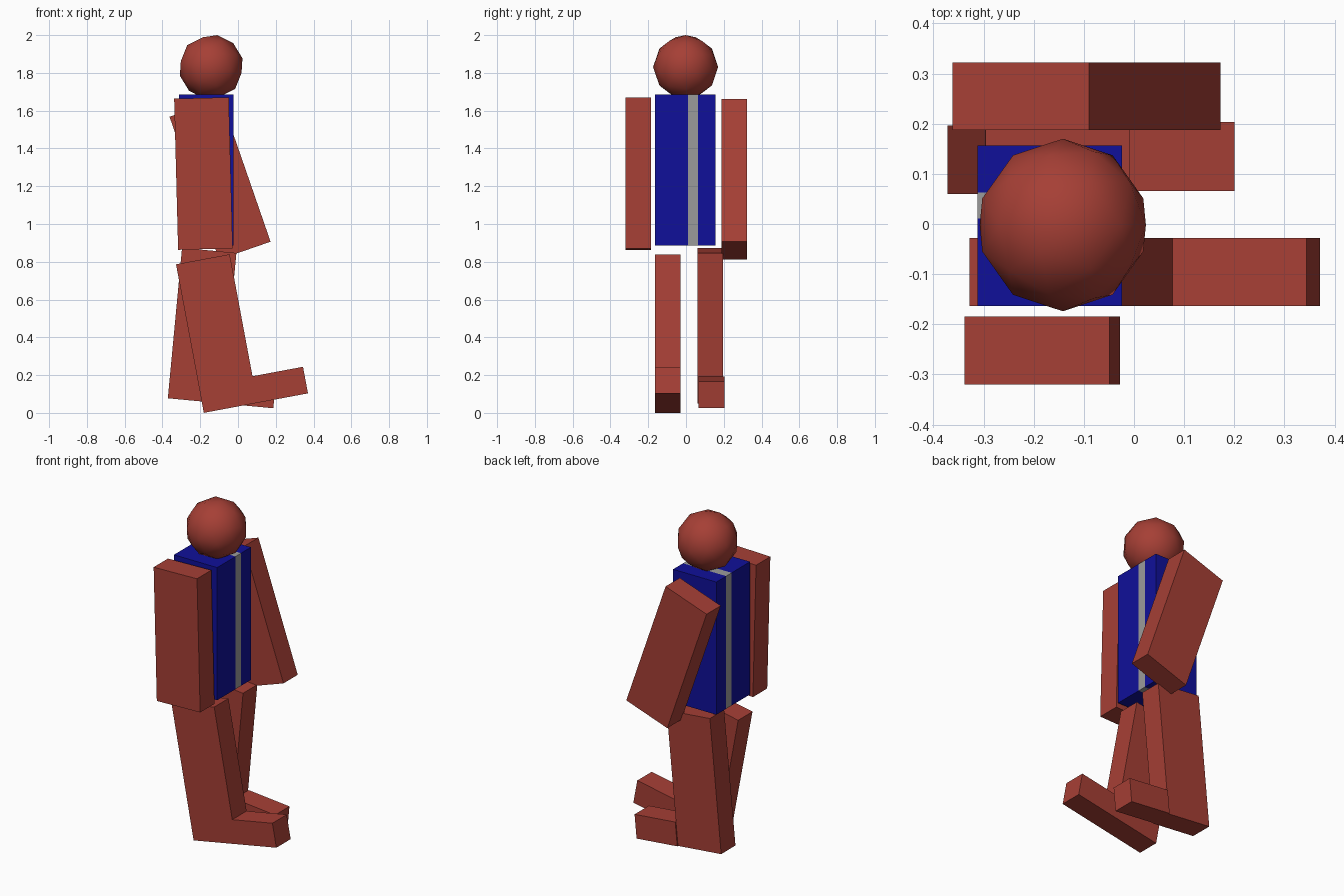
import bpy, bmesh
from math import radians
from mathutils import Matrix

if "Cube" in bpy.data.objects:
    bpy.data.objects.remove(bpy.data.objects["Cube"])


def material(name, color):
    m = bpy.data.materials.new(name)
    m.diffuse_color = (*color, 1)
    m.use_nodes = True
    m.node_tree.nodes["Principled BSDF"].inputs["Base Color"].default_value = m.diffuse_color
    return m


RED = material("brick_red", (0.38, 0.05, 0.036))
BLUE = material("blue", (0.005, 0.005, 0.32))
GREY = material("grey", (0.33, 0.33, 0.33))


def finish(name, bm, mats):
    me = bpy.data.meshes.new(name)
    bm.to_mesh(me)
    bm.free()
    for m in mats:
        me.materials.append(m)
    ob = bpy.data.objects.new(name, me)
    bpy.context.collection.objects.link(ob)
    return ob


def box(lo, hi):
    bm = bmesh.new()
    bmesh.ops.create_cube(bm, size=1)
    for v in bm.verts:
        v.co = [(a + b) / 2 + c * (b - a) for a, b, c in zip(lo, hi, v.co)]
    return bm


def limb_box(name, x, z, tilt, xs, ys, zs):
    """Box given in limb space, swung about the y axis at (x, z)."""
    bm = box(*zip(xs, ys, zs))
    bm.transform(Matrix.Translation((x, 0, z)) @ Matrix.Rotation(radians(tilt), 4, 'Y'))
    return finish(name, bm, [RED])


W, H = 0.1445, 0.4            # half depth and half length of every limb
FOOT_X, FOOT_Z = (W, W + 0.272), (-H, -H + 0.143)

# Arms
limb_box("right_arm", -0.183, 1.267, -1.5, (-W, W), (-0.32, -0.184), (-H, H))
limb_box("left_arm", -0.095, 1.237, -19.1, (-W, W), (0.187, 0.322), (-H, H))

# Legs with their feet
for side, x, z, tilt, leg_y, foot_y in (
        ("right", -0.1125, 0.42, -10.6, (-0.164, -0.028), (-0.164, -0.028)),
        ("left", -0.19, 0.462, 5.4, (0.06, 0.196), (0.066, 0.203))):
    limb_box(side + "_leg", x, z, tilt, (-W, W), leg_y, (-H, H))
    limb_box(side + "_foot", x, z, tilt, FOOT_X, foot_y, FOOT_Z)

# Torso with a grey stripe running around it
S0, S1 = 0.011, 0.063
bm = box((-0.312, -0.164, 0.886), (-0.024, 0.157, 1.685))
for y in (S0, S1):
    bmesh.ops.bisect_plane(bm, geom=bm.verts[:] + bm.edges[:] + bm.faces[:],
                           plane_co=(0, y, 0), plane_no=(0, 1, 0))
for f in bm.faces:
    f.material_index = int(S0 < f.calc_center_median().y < S1)
finish("torso", bm, [BLUE, GREY])

# Head
bm = bmesh.new()
bmesh.ops.create_icosphere(bm, subdivisions=2, radius=0.172)
bm.transform(Matrix.Translation((-0.142, -0.002, 1.831)) @ Matrix.Rotation(radians(11), 4, 'Y'))
for f in bm.faces:
    f.smooth = True
finish("head", bm, [RED])
